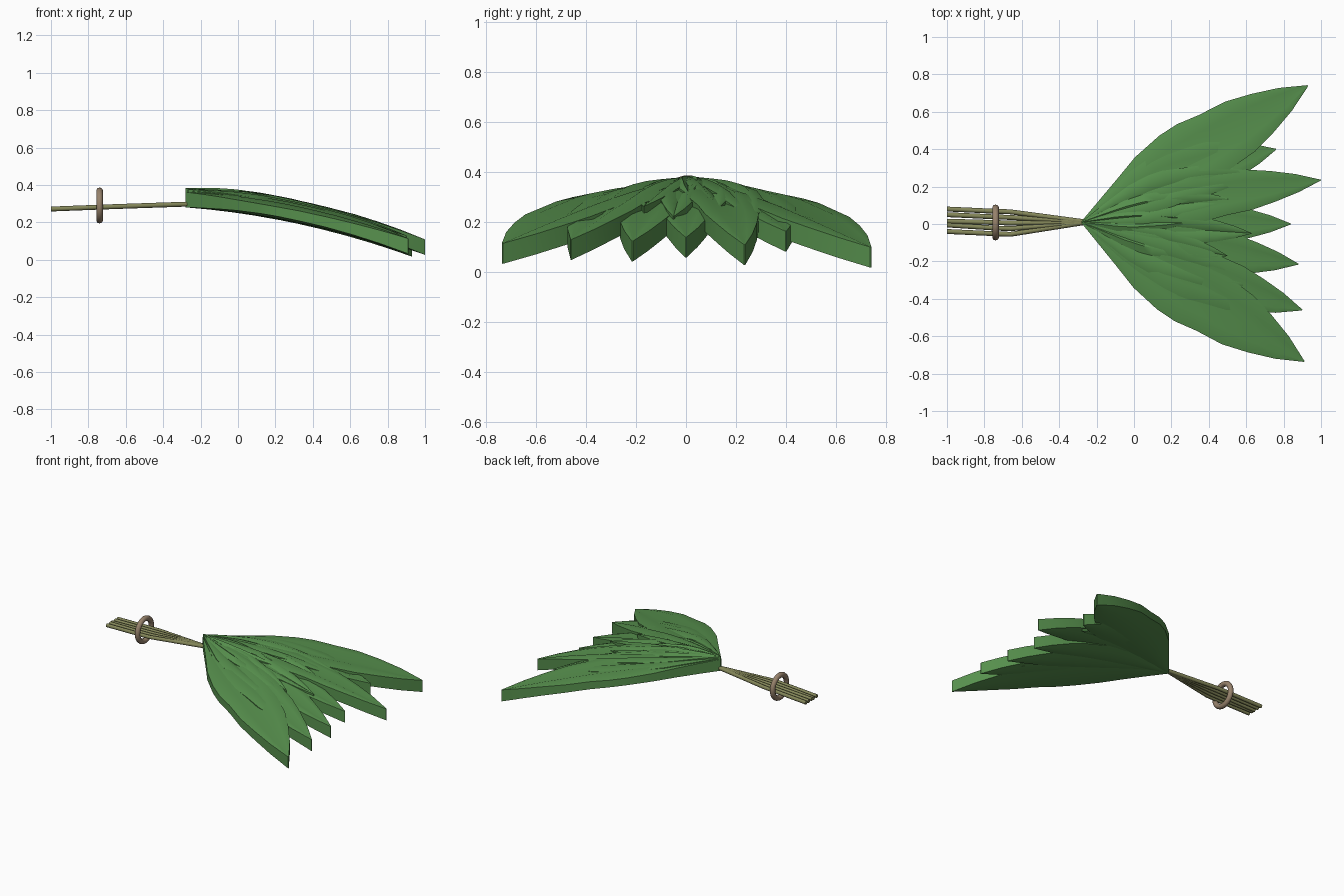
import bpy, bmesh, math
from mathutils import Vector

cube = bpy.data.objects.get("Cube")
if cube:
    bpy.data.objects.remove(cube, do_unlink=True)


def material(name, rgb):
    m = bpy.data.materials.new(name)
    m.use_nodes = True
    m.diffuse_color = (*rgb, 1)
    m.node_tree.nodes["Principled BSDF"].inputs["Base Color"].default_value = (*rgb, 1)
    return m


GREEN = material("leaf green", (0.095, 0.28, 0.075))
STEM = material("stem olive", (0.23, 0.24, 0.1))
TAN = material("ring tan", (0.31, 0.225, 0.15))

ROOT = Vector((-0.28, 0.01))
THICK = 0.082
# Fraction along the leaf and share of the full half width
OUTLINE = [(0, 0.02), (0.1, 0.28), (0.2, 0.54), (0.3, 0.81), (0.42, 0.98), (0.5, 1),
           (0.59, 0.9), (0.7, 0.84), (0.8, 0.64), (0.9, 0.38), (1, 0.015)]
# Position across the leaf and rise there: keeled underside, then creased top
UNDER = [(-1, 0.02), (-0.5, 0.006), (0, 0), (0.5, 0.006), (1, 0.02)]
OVER = [(1, 0.004), (0.5, 0.018), (0, -0.006), (-0.5, 0.018), (-1, 0.004)]


def droop(x):
    """Height of the underside of the fan, falling away from the root."""
    u = x - ROOT.x
    return 0.28 - 0.076 * u - 0.117 * u * u


def smooth(obj, angle):
    bpy.ops.object.select_all(action='DESELECT')
    obj.select_set(True)
    bpy.context.view_layer.objects.active = obj
    bpy.ops.object.shade_smooth_by_angle(angle=math.radians(angle))


def leaf(name, tip, half, bend=0.0, base=0.0, lift=0.0):
    """A thick keeled leaf, creased on top and rolled away from the centre."""
    axis = Vector(tip) - ROOT
    side = Vector((-axis.y, axis.x)).normalized()
    roll = 0.03 * tip[1]
    bm = bmesh.new()
    rings = []
    for t, w in OUTLINE:
        centre = ROOT + axis * t + side * bend * math.sin(math.pi * t)
        ring = []
        for section, height, tilt in ((UNDER, 0, roll * 0.3), (OVER, THICK, roll)):
            for s, rise in section:
                p = centre + side * s * w * half
                z = droop(p.x) + height + w * (rise - tilt * s) + base + lift * t
                ring.append(bm.verts.new((p.x, p.y, z)))
        rings.append(ring)
    # Skin the sections and cap both ends
    for a, b in zip(rings, rings[1:]):
        for i in range(len(a)):
            j = (i + 1) % len(a)
            bm.faces.new((a[i], b[i], b[j], a[j]))
    bm.faces.new(rings[0])
    bm.faces.new(rings[-1])
    bmesh.ops.recalc_face_normals(bm, faces=bm.faces[:])
    mesh = bpy.data.meshes.new(name)
    bm.to_mesh(mesh)
    bm.free()
    mesh.materials.append(GREEN)
    obj = bpy.data.objects.new(name, mesh)
    bpy.context.collection.objects.link(obj)
    smooth(obj, 50)


# Long lower leaves: tip, half width, sideways bend, base height, lift at the tip
LOWER = [((0.93, 0.74), 0.185, 0, 0, 0), ((0.76, 0.4), 0.15, 0.05, 0.006, 0),
         ((1.0, 0.235), 0.13, 0.02, 0.01, 0.025), ((0.84, 0), 0.12, 0, 0, 0.008),
         ((0.88, -0.215), 0.13, -0.02, 0.006, 0), ((0.9, -0.46), 0.15, -0.03, 0.008, 0.012),
         ((0.91, -0.735), 0.185, 0, 0, 0.008)]
for i, spec in enumerate(LOWER):
    leaf(f"lower_leaf_{i + 1}", *spec)

# Shorter leaves lying on top
UPPER = [((0.66, 0.27), 0.1, 0.05, 0.018, 0.005), ((0.53, 0.13), 0.08, 0.02, 0.018, 0.015),
         ((0.63, -0.05), 0.085, 0, 0.018, 0.008), ((0.5, -0.17), 0.08, -0.01, 0.016, 0.014),
         ((0.67, -0.32), 0.1, -0.04, 0.016, 0.008), ((0.32, 0.02), 0.06, 0, 0.02, 0.01)]
for i, spec in enumerate(UPPER):
    leaf(f"upper_leaf_{i + 1}", *spec)

# Stems gathered at the root and spread through the ring
for i, (mid, end) in enumerate([(0.065, 0.08), (0.035, 0.05), (0.005, 0.015),
                                (-0.025, -0.005), (-0.055, -0.04)]):
    curve = bpy.data.curves.new(f"stem_{i + 1}", 'CURVE')
    curve.dimensions = '3D'
    curve.bevel_depth = 0.013
    curve.bevel_resolution = 2
    curve.use_fill_caps = True
    line = curve.splines.new('POLY')
    line.points.add(3)
    path = [(-0.25, 0.01, 0.298), (-0.66, mid, 0.284),
            (-0.74, mid + 0.003, 0.281), (-1, end, 0.271)]
    for point, co in zip(line.points, path):
        point.co = (*co, 1)
    curve.materials.append(STEM)
    bpy.context.collection.objects.link(bpy.data.objects.new(f"stem_{i + 1}", curve))

# Binding ring
bpy.ops.mesh.primitive_torus_add(major_radius=0.078, minor_radius=0.018, major_segments=32,
                                 minor_segments=10, location=(-0.74, 0.008, 0.29),
                                 rotation=(0, math.pi / 2, 0))
ring = bpy.context.object
ring.name = "binding_ring"
ring.data.materials.append(TAN)
smooth(ring, 60)
